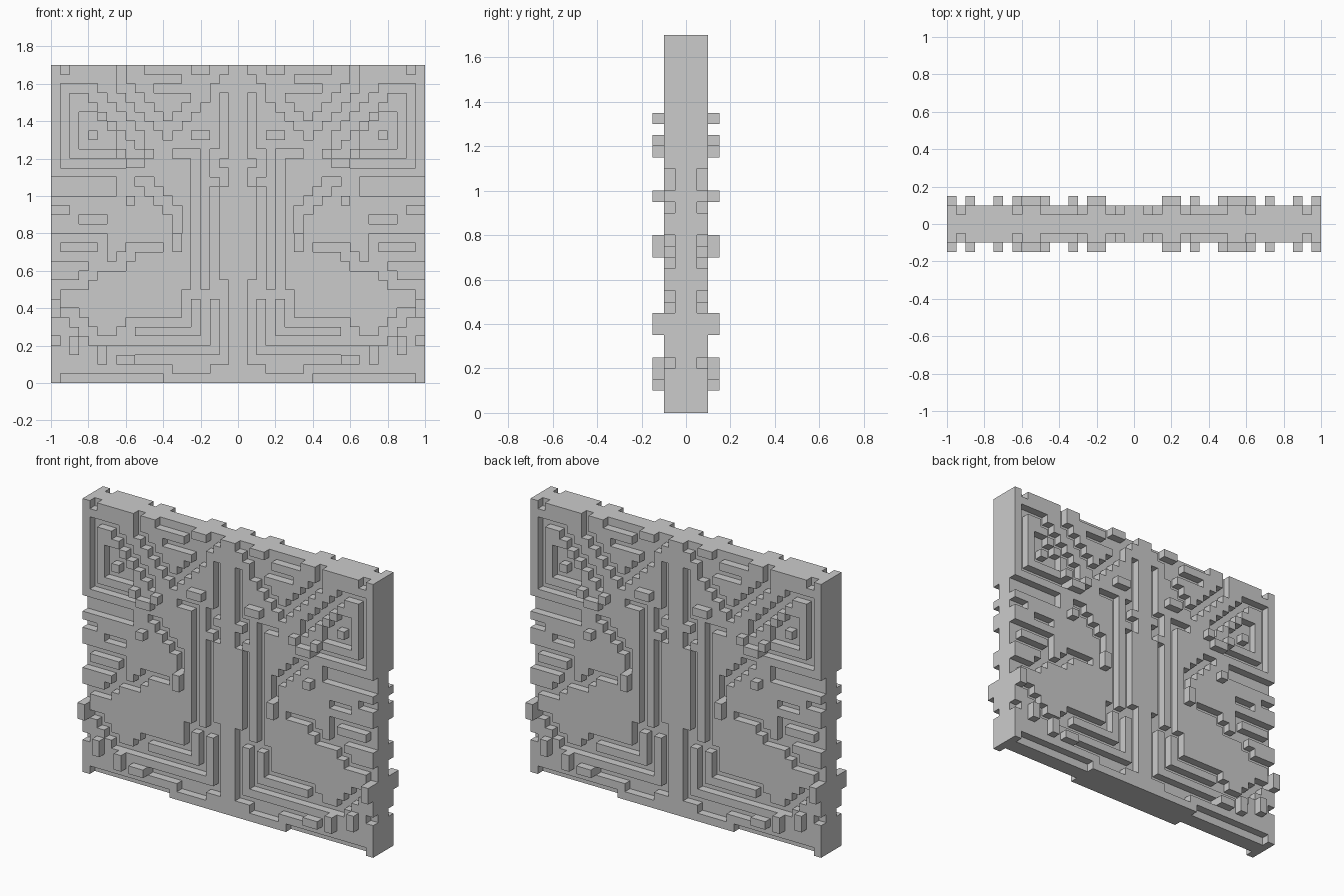
import bpy
import bmesh

cube = bpy.data.objects.get("Cube")
if cube:
    bpy.data.objects.remove(cube, do_unlink=True)

CELL = 0.05
COLS, ROWS = 20, 34
RECESS, FACE, RAISED = 0.05, 0.10, 0.15

# Half of one face; the rest of the panel is mirrored from it
depth = {(c, r): FACE for c in range(COLS) for r in range(ROWS)}


def carve(level, *points):
    """Set the depth along a path of cells; slanted legs become staircases."""
    c, r = points[0]
    depth[c, r] = level
    for tc, tr in points[1:]:
        sideways = True
        while (c, r) != (tc, tr):
            if c != tc and (sideways or r == tr):
                c += 1 if tc > c else -1
            else:
                r += 1 if tr > r else -1
            sideways = not sideways
            depth[c, r] = level


def groove(*points):
    carve(RECESS, *points)


def stud(*points):
    carve(RAISED, *points)


# Corner squares
groove((1, 33))
groove((3, 31), (1, 31), (1, 23), (7, 23))
groove((3, 31), (9, 25))
groove((3, 28), (3, 25), (6, 25))
groove((3, 28), (6, 25))

# Top border and its slanting bands
groove((7, 33), (7, 31), (11, 27))
groove((10, 33), (14, 33), (14, 32), (17, 32), (17, 33), (18, 33))
groove((11, 31), (16, 31), (16, 30), (12, 26))

# Central column
groove((18, 30), (18, 24), (17, 23), (17, 22), (18, 22), (18, 21))
groove((13, 24), (15, 24), (15, 9), (14, 8), (14, 6), (9, 6), (6, 4))
groove((17, 20), (17, 9), (16, 8), (16, 4), (8, 4))
groove((18, 10), (18, 2), (8, 2))

# Side fans
groove((0, 20), (6, 20))
groove((0, 21), (6, 21))
groove((0, 18), (1, 18))
groove((3, 17), (5, 17))
groove((0, 15), (5, 15), (5, 13), (0, 13), (0, 15))
groove((9, 21), (13, 16))
groove((0, 9), (0, 10), (2, 10), (4, 12), (7, 12), (7, 13), (11, 14))
groove((0, 4))
groove((1, 7), (5, 3))

# Foot
groove((13, 1), (16, 1))
groove((1, 0), (11, 0))

# Raised studs
stud((0, 7), (0, 8))
stud((8, 19))
stud((2, 3), (2, 4))
stud((5, 2), (5, 3))
stud((7, 2), (8, 2))
stud((13, 14), (13, 15))
stud((8, 23), (9, 23))
stud((10, 24))
stud((7, 24))
stud((15, 26), (16, 26))

# Relief mesh for one quarter of the panel
bm = bmesh.new()


def quad(*corners):
    bm.faces.new([bm.verts.new(p) for p in corners])


def wall(a, b, near, far):
    """Upright strip between two depths, cut at every level in between."""
    steps = sorted({near, far} | {v for v in (RECESS, FACE)
                                  if min(near, far) < v < max(near, far)})
    for lo, hi in zip(steps, steps[1:]):
        quad((a[0], -lo, a[1]), (b[0], -lo, b[1]),
             (b[0], -hi, b[1]), (a[0], -hi, a[1]))


for (c, r), d in depth.items():
    x0, x1 = -1 + c * CELL, -1 + (c + 1) * CELL
    z0, z1 = r * CELL, (r + 1) * CELL
    quad((x0, -d, z0), (x1, -d, z0), (x1, -d, z1), (x0, -d, z1))
    if c < COLS - 1:
        wall((x1, z0), (x1, z1), d, depth[c + 1, r])
    if r < ROWS - 1:
        wall((x0, z1), (x1, z1), d, depth[c, r + 1])
    if c == 0:
        wall((x0, z0), (x0, z1), d, 0)
    if r == 0:
        wall((x0, z0), (x1, z0), d, 0)
    if r == ROWS - 1:
        wall((x0, z1), (x1, z1), d, 0)

bmesh.ops.remove_doubles(bm, verts=bm.verts, dist=0.001)
bmesh.ops.recalc_face_normals(bm, faces=bm.faces)

# Make the front skin face forward
front = next(f for f in bm.faces if abs(f.normal.y) > 0.9)
if front.normal.y > 0:
    bmesh.ops.reverse_faces(bm, faces=bm.faces)

mesh = bpy.data.meshes.new("maze_panel")
bm.to_mesh(mesh)
bm.free()
panel = bpy.data.objects.new("maze_panel", mesh)
bpy.context.collection.objects.link(panel)

# Mirror left to right and front to back
mirror = panel.modifiers.new("Mirror", "MIRROR")
mirror.use_axis = (True, True, False)
mirror.use_clip = True
mirror.merge_threshold = 0.001
